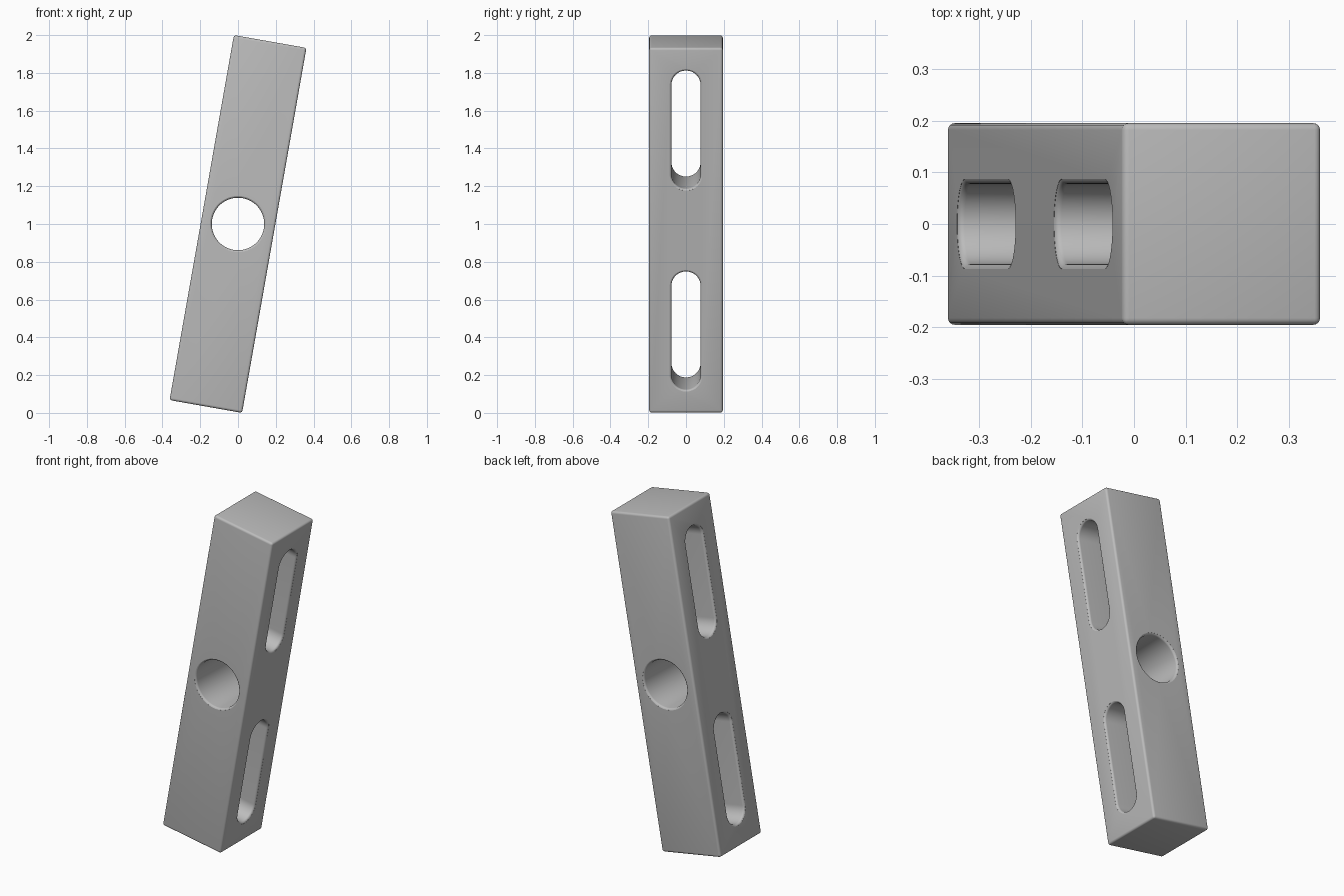
import bpy, bmesh, math
from mathutils import Matrix, Vector

if "Cube" in bpy.data.objects:
    bpy.data.objects.remove(bpy.data.objects["Cube"])

WIDTH, LENGTH, FILLET = 0.39, 1.962, 0.013
HALF = WIDTH / 2

grey = bpy.data.materials.new("plain_grey")
grey.use_nodes = True
colour = (0.5, 0.5, 0.5, 1)
grey.diffuse_color = colour
grey.node_tree.nodes["Principled BSDF"].inputs["Base Color"].default_value = colour


def make_object(name, bm):
    bmesh.ops.recalc_face_normals(bm, faces=bm.faces)
    mesh = bpy.data.meshes.new(name)
    bm.to_mesh(mesh)
    bm.free()
    mesh.materials.append(grey)
    obj = bpy.data.objects.new(name, mesh)
    bpy.context.collection.objects.link(obj)
    return obj


def opening_cutter(name, radius, straight, axis, height):
    """Round or slotted cutter, flared at both ends to round over the rim."""
    half_profile = [(radius + FILLET * (1 - math.cos(a)), HALF - FILLET * (1 - math.sin(a)))
                    for a in (math.radians(d) for d in range(0, 76, 15))]
    half_profile.append((half_profile[-1][0], HALF + 0.05))
    profile = [(r, -d) for r, d in reversed(half_profile)] + half_profile
    bm = bmesh.new()
    rings = []
    steps = 32
    for r, d in profile:
        ring = []
        for side in (1, -1):
            for i in range(steps + (1 if straight else 0)):
                a = math.pi * i / steps + (0 if side > 0 else math.pi)
                across, up = r * math.cos(a), r * math.sin(a) + side * straight + height
                co = Vector((d, across, up)) if axis == "x" else Vector((across, d, up))
                ring.append(bm.verts.new(co))
        rings.append(ring)
    for low, high in zip(rings, rings[1:]):
        for i in range(len(low)):
            j = (i + 1) % len(low)
            bm.faces.new((low[i], low[j], high[j], high[i]))
    bm.faces.new(rings[0])
    bm.faces.new(rings[-1])
    return make_object(name, bm)


# Square bar with rounded edges
bm = bmesh.new()
bmesh.ops.create_cube(bm, size=1, matrix=Matrix.Diagonal((WIDTH, WIDTH, LENGTH, 1)))
bmesh.ops.bevel(bm, geom=bm.edges[:], offset=FILLET, segments=4, profile=0.5, affect="EDGES")
bar = make_object("slotted_bar", bm)

# Central round hole and the two long slots
cutters = [opening_cutter("round_hole_cutter", 0.139, 0, "y", 0)]
for label, height in (("lower", -0.54), ("upper", 0.54)):
    cutters.append(opening_cutter(label + "_slot_cutter", 0.077, 0.24, "x", height))

bpy.context.view_layer.objects.active = bar
bar.select_set(True)
for cutter in cutters:
    cut = bar.modifiers.new(cutter.name, "BOOLEAN")
    cut.operation, cut.solver, cut.object = "DIFFERENCE", "EXACT", cutter
    bpy.ops.object.modifier_apply(modifier=cut.name)
    bpy.data.objects.remove(cutter)

# Smooth shading, then lean the bar to its left
bpy.ops.object.shade_smooth_by_angle(angle=math.radians(30))
bar.rotation_euler.y = math.radians(10)
bar.location.z = 1
